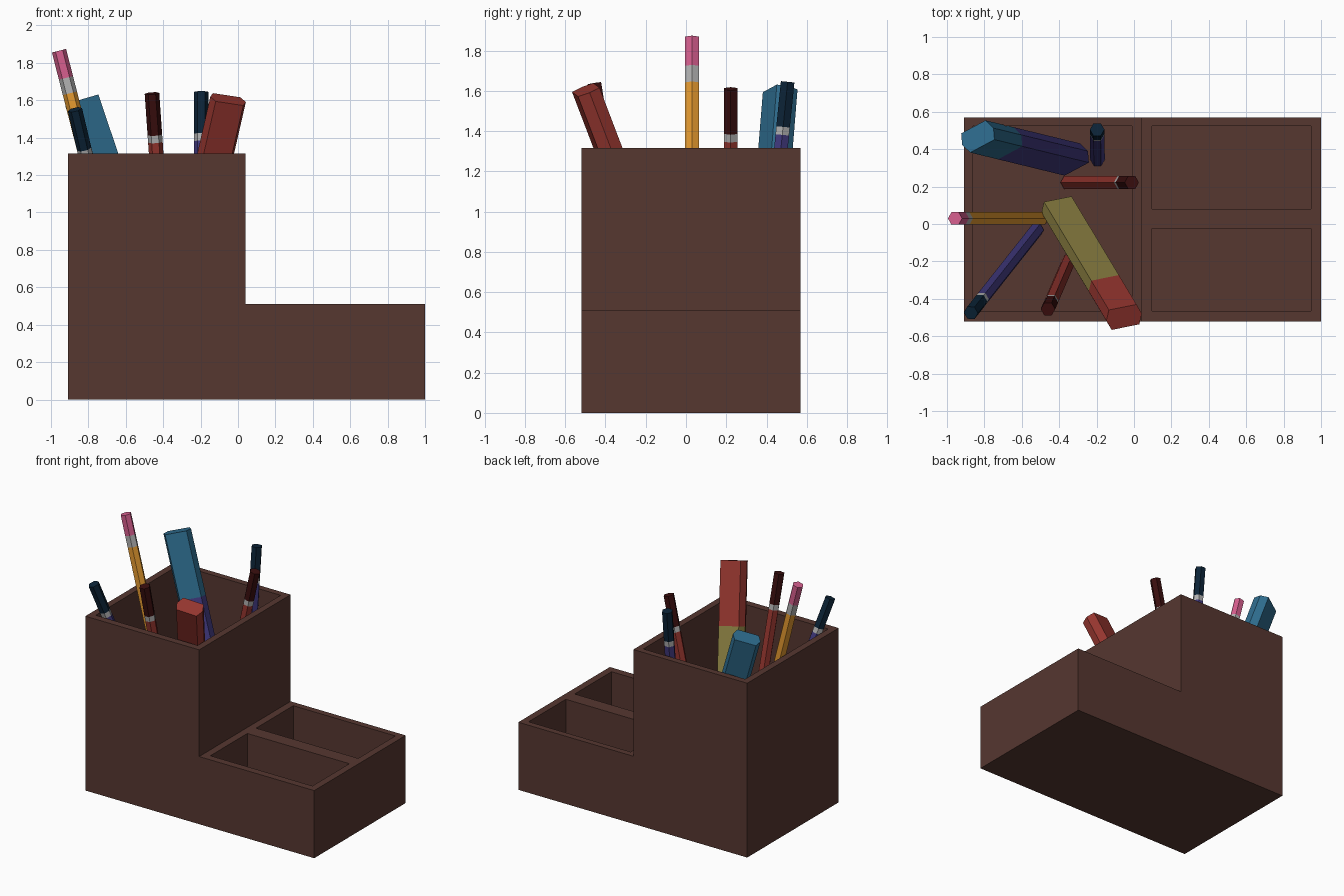
import bpy, bmesh, math
from mathutils import Vector

if "Cube" in bpy.data.objects:
    bpy.data.objects.remove(bpy.data.objects["Cube"])


def lin(c):
    c /= 255
    return c / 12.92 if c <= 0.04045 else ((c + 0.055) / 1.055) ** 2.4


COLOURS = {
    "brown_wood": (86, 55, 48), "eraser_pink": (214, 94, 142), "metal_grey": (178, 178, 178),
    "pencil_orange": (230, 155, 48), "marker_yellow": (136, 125, 64), "warm_red": (150, 54, 47),
    "cap_blue": (46, 108, 142), "indigo": (66, 58, 128), "dark_red": (58, 14, 14),
    "dark_navy": (12, 36, 56),
}
MATS = {}
for name, rgb in COLOURS.items():
    m = bpy.data.materials.new(name)
    m.diffuse_color = (*[lin(c) for c in rgb], 1)
    m.use_nodes = True
    m.node_tree.nodes["Principled BSDF"].inputs["Base Color"].default_value = m.diffuse_color
    MATS[name] = m


def make_object(name, bm, mats):
    bmesh.ops.recalc_face_normals(bm, faces=bm.faces)
    me = bpy.data.meshes.new(name)
    bm.to_mesh(me)
    bm.free()
    for m in mats:
        me.materials.append(MATS[m])
    ob = bpy.data.objects.new(name, me)
    bpy.context.collection.objects.link(ob)
    return ob


def add_box(bm, x0, x1, y0, y1, z0, z1):
    vs = bmesh.ops.create_cube(bm, size=1)["verts"]
    for v in vs:
        v.co = Vector(((x0 + x1) / 2 + v.co.x * (x1 - x0),
                       (y0 + y1) / 2 + v.co.y * (y1 - y0),
                       (z0 + z1) / 2 + v.co.z * (z1 - z0)))


# Holder: L-shaped side profile extruded front to back
Y0, Y1 = -0.52, 0.57
profile = [(-0.91, 0), (1, 0), (1, 0.51), (0.04, 0.51), (0.04, 1.315), (-0.91, 1.315)]
bm = bmesh.new()
face = bm.faces.new([bm.verts.new((x, Y0, z)) for x, z in profile])
ext = bmesh.ops.extrude_face_region(bm, geom=[face])["geom"]
bmesh.ops.translate(bm, vec=(0, Y1 - Y0, 0), verts=[g for g in ext if isinstance(g, bmesh.types.BMVert)])
holder = make_object("desk_holder", bm, ["brown_wood"])

# Compartments: one deep cup and two shallow trays
bm = bmesh.new()
add_box(bm, -0.86, -0.01, -0.467, 0.523, 0.05, 1.5)
add_box(bm, 0.095, 0.947, 0.08, 0.523, 0.05, 0.7)
add_box(bm, 0.095, 0.947, -0.465, -0.025, 0.05, 0.7)
cutter = make_object("compartment_cutter", bm, ["brown_wood"])
cutter.hide_render = True
mod = holder.modifiers.new("compartments", "BOOLEAN")
mod.operation, mod.solver, mod.object = "DIFFERENCE", "EXACT", cutter
bpy.context.view_layer.update()
dg = bpy.context.evaluated_depsgraph_get()
hollow = bpy.data.meshes.new_from_object(holder.evaluated_get(dg))
holder.modifiers.clear()
holder.data = hollow
bpy.data.objects.remove(cutter)


# Sticks: a cross-section lofted from top to bottom in coloured bands
def stick(name, top, bottom, section, bands, turn=0):
    top, bottom = Vector(top), Vector(bottom)
    axis = (bottom - top).normalized()
    length = (bottom - top).length
    side = Vector((math.cos(turn), math.sin(turn), 0))
    side = (side - axis * side.dot(axis)).normalized()
    other = axis.cross(side)
    bm = bmesh.new()
    rings = []
    for d in [0] + [min(b[1], length) for b in bands]:
        rings.append([bm.verts.new(top + axis * d + side * a + other * b) for a, b in section])
    n = len(section)
    bm.faces.new(rings[0]).material_index = 0
    for k in range(len(bands)):
        for i in range(n):
            j = (i + 1) % n
            f = bm.faces.new((rings[k][i], rings[k][j], rings[k + 1][j], rings[k + 1][i]))
            f.material_index = k
    bm.faces.new(rings[-1]).material_index = len(bands) - 1
    return make_object(name, bm, [b[0] for b in bands])


R = 0.039
HEX = [(R * math.cos(i * math.pi / 3), R * math.sin(i * math.pi / 3)) for i in range(6)]
WIDE = [(0.098, 0), (0.076, 0.058), (-0.076, 0.058), (-0.098, 0), (-0.076, -0.058), (0.076, -0.058)]
END = 9  # band runs to the end of the stick

# Pencil with eraser and ferrule
stick("pencil", (-0.957, 0.03, 1.865), (-0.495, 0.03, 0.06), HEX,
      [("eraser_pink", 0.15), ("metal_grey", 0.235), ("pencil_orange", END)])

# Slim pens: cap, grey ring, body
pens = [
    ("front_left_pen", (-0.872, -0.475, 1.55), (-0.52, -0.03, 0.06), "dark_navy", "indigo"),
    ("back_right_pen", (-0.197, 0.505, 1.645), (-0.195, 0.345, 0.06), "dark_navy", "indigo"),
    ("right_pen", (-0.012, 0.222, 1.61), (-0.355, 0.222, 0.06), "dark_red", "warm_red"),
    ("front_pen", (-0.46, -0.455, 1.637), (-0.35, -0.2, 0.06), "dark_red", "warm_red"),
]
for name, top, bottom, cap, body in pens:
    stick(name, top, bottom, HEX, [(cap, 0.225), ("metal_grey", 0.265), (body, END)])

# Wide flattened markers: cap and body
stick("red_marker", (-0.053, -0.498, 1.605), (-0.40, 0.08, 0.09), WIDE,
      [("warm_red", 0.45), ("marker_yellow", END)], math.radians(8))
stick("blue_marker", (-0.835, 0.468, 1.60), (-0.33, 0.345, 0.09), WIDE,
      [("cap_blue", 0.47), ("indigo", END)], math.radians(25))
